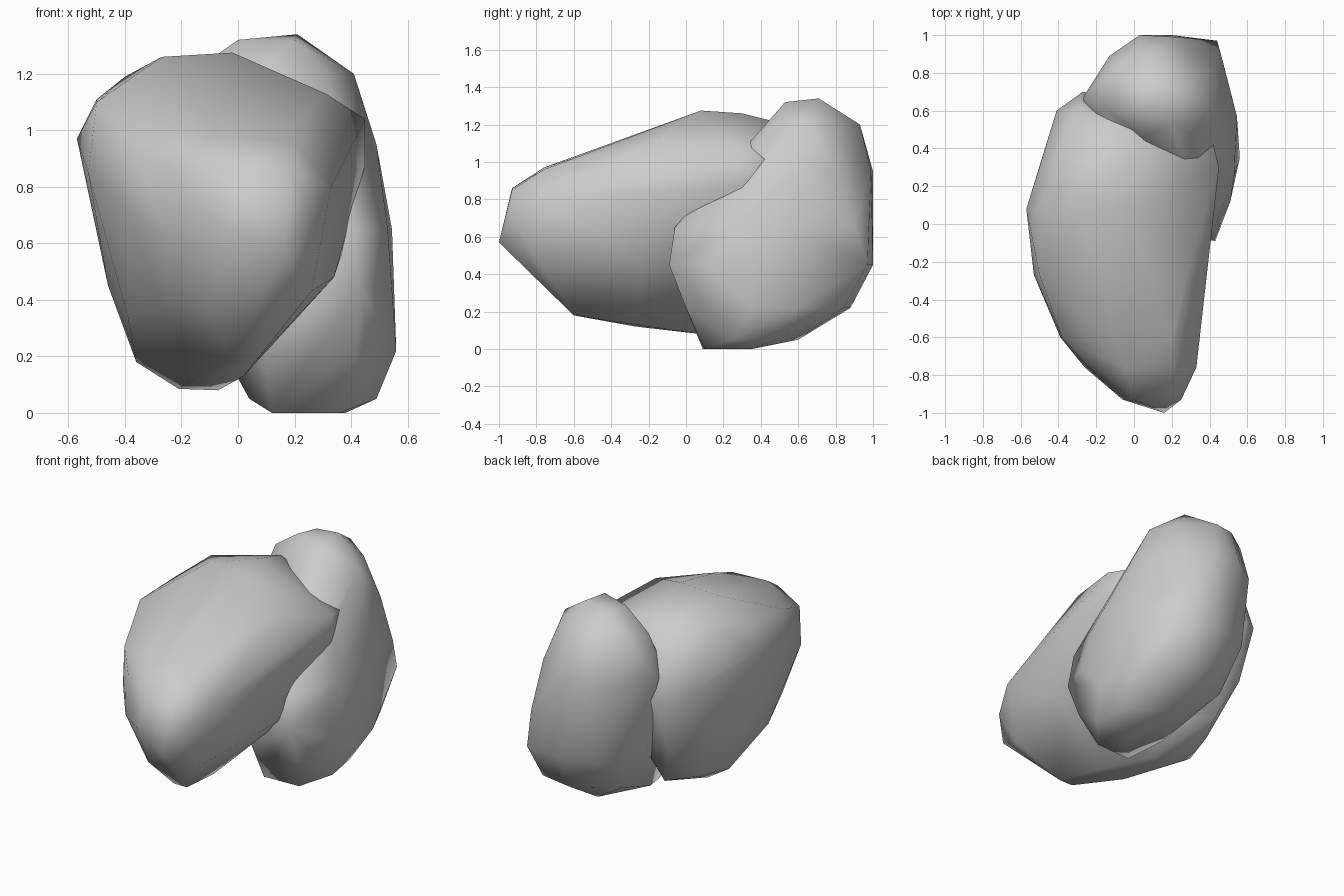
import bpy, bmesh


def rock(name, points):
    """Wrap a faceted boulder skin around its corner points, shaded smooth."""
    bm = bmesh.new()
    for p in points:
        bm.verts.new(p)
    bmesh.ops.convex_hull(bm, input=bm.verts[:])
    loose = [v for v in bm.verts if not v.link_faces]
    bmesh.ops.delete(bm, geom=loose, context='VERTS')
    bmesh.ops.recalc_face_normals(bm, faces=bm.faces[:])
    for f in bm.faces:
        f.smooth = True
    mesh = bpy.data.meshes.new(name)
    bm.to_mesh(mesh)
    bm.free()
    obj = bpy.data.objects.new(name, mesh)
    bpy.context.collection.objects.link(obj)
    return obj


# Large leaning boulder: outlines (x, z) at stations along y
large = {
    -1.00: [(.16, .57)],
    -0.93: [(-.06, .65), (0, .86), (.19, .85), (.25, .7)],
    -0.76: [(-.26, .62), (-.24, .87), (-.05, .97), (.2, .96), (.33, .8),
            (.26, .43), (-.1, .36)],
    -0.60: [(-.39, .72), (-.38, .96), (.2, 1.02), (.34, .85), (.06, .18),
            (-.03, .18), (-.26, .38)],
    -0.27: [(-.53, .85), (-.5, 1.1), (-.2, 1.12), (.36, .9),
            (.34, .48), (.02, .13), (-.15, .12), (-.39, .34)],
    -0.14: [(.31, 1.13)],
    0.08: [(-.57, .97), (-.5, 1.11), (-.27, 1.26), (-.02, 1.275),
           (.41, .93), (.34, .48), (-.07, .08), (-.21, .085), (-.36, .18),
           (-.46, .45)],
    0.30: [(-.5, .95), (-.4, 1.19), (-.06, 1.26), (.45, 1.04), (.45, .88),
           (.41, .69), (0, .2), (-.3, .2), (-.43, .5)],
    0.50: [(-.2, .22), (-.05, 1.21), (.4, 1.0)],
    0.60: [(-.41, .85), (-.3, 1.1), (-.3, .45)],
    0.70: [(-.27, .8)],
}
rock("large_boulder", [(x, y, z) for y, ring in large.items() for x, z in ring])

# Upright boulder behind: outlines (x, y) at heights z
upright = {
    0.00: [(.27, .27), (.12, .09), (.36, .1), (.38, .35)],
    0.05: [(.49, .25), (.45, .48), (.2, .6), (.04, .3)],
    0.22: [(.56, .35), (.53, .6), (.42, .84), (.2, .88), (-.05, .72),
           (.08, .02), (.42, 0)],
    0.45: [(.43, -.09), (.15, -.06), (.51, .12), (.44, .97), (.2, 1),
           (-.05, .92), (-.18, .65)],
    0.65: [(.41, -.06), (.53, .25), (.545, .57), (.46, .9)],
    0.95: [(.49, .6), (.43, .82), (.22, .99), (.03, 1), (-.13, .89),
           (-.27, .67), (-.24, .55), (.1, .36), (.42, .34)],
    1.20: [(.41, .63), (.34, .78), (.14, .93), (.02, .91), (-.14, .8),
           (-.17, .62), (.05, .46), (.32, .47)],
    1.32: [(0, .6), (.2, .53), (.05, .72)],
    1.34: [(.21, .71)],
}
rock("upright_boulder", [(x, y, z) for z, ring in upright.items() for x, y in ring])

# Settle the pair on z = 0
low = min(v.co.z for o in bpy.data.objects for v in o.data.vertices)
for o in bpy.data.objects:
    o.location.z -= low
